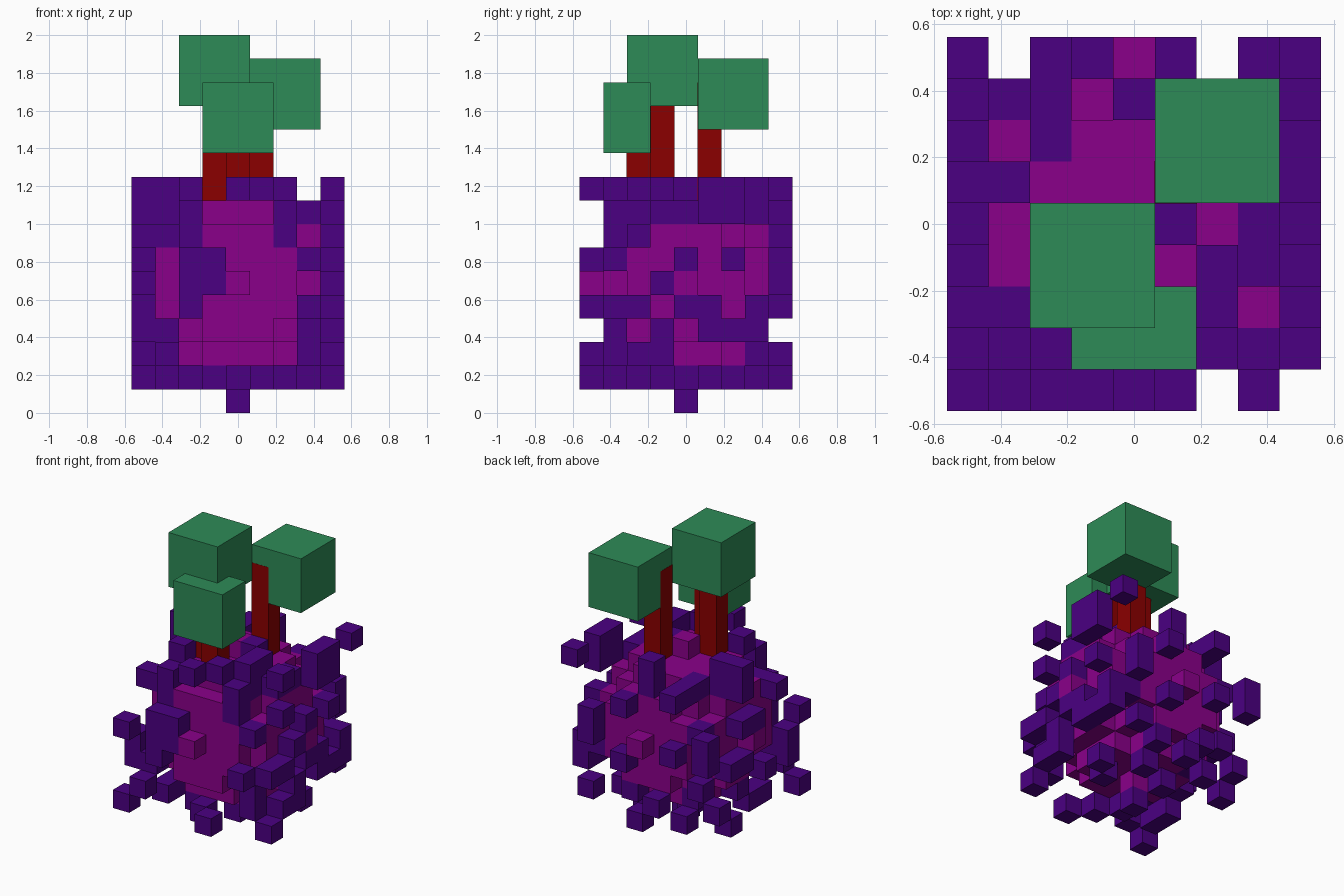
import bpy, bmesh
from mathutils import Vector

if "Cube" in bpy.data.objects:
    bpy.data.objects.remove(bpy.data.objects["Cube"], do_unlink=True)

U = 0.125  # edge of one block


def material(name, rgb):
    m = bpy.data.materials.new(name)
    m.diffuse_color = (*rgb, 1)
    m.use_nodes = True
    bsdf = next(n for n in m.node_tree.nodes if n.type == 'BSDF_PRINCIPLED')
    bsdf.inputs["Base Color"].default_value = (*rgb, 1)
    return m


INDIGO = material("indigo", (0.070, 0.0, 0.223))
MAGENTA = material("magenta", (0.255, 0.0, 0.255))
RED = material("dark_red", (0.258, 0.0, 0.0))
GREEN = material("leaf_green", (0.027, 0.258, 0.095))


def finish(name, bm, mat):
    bmesh.ops.remove_doubles(bm, verts=bm.verts, dist=1e-5)
    mesh = bpy.data.meshes.new(name)
    bm.to_mesh(mesh)
    bm.free()
    mesh.materials.append(mat)
    bpy.context.collection.objects.link(bpy.data.objects.new(name, mesh))


def blocks(name, cells, mat, solid):
    """Cubes on the block grid, leaving out faces buried against a neighbour."""
    bm = bmesh.new()
    for c in cells:
        centre = Vector((c[0], c[1], c[2] + 0.5))
        for axis in range(3):
            for sign in (-1, 1):
                n = [0, 0, 0]
                n[axis] = sign
                if tuple(a + b for a, b in zip(c, n)) in solid:
                    continue
                u, v = Vector((0, 0, 0)), Vector((0, 0, 0))
                u[(axis + 1) % 3] = 0.5
                v[(axis + 2) % 3] = 0.5 * sign
                mid = centre + Vector(n) * 0.5
                corners = (mid - u - v, mid + u - v, mid + u + v, mid - u + v)
                bm.faces.new([bm.verts.new(p * U) for p in corners])
    finish(name, bm, mat)


def box(name, lo, hi, mat):
    """Box between two corners given in blocks."""
    bm = bmesh.new()
    bmesh.ops.create_cube(bm, size=1)
    lo, hi = Vector(lo) * U, Vector(hi) * U
    for v in bm.verts:
        v.co = (lo + hi) / 2 + v.co * (hi - lo)
    finish(name, bm, mat)


# Round core: a ball of blocks with a radius of four
R = range(-4, 5)
core = {(x, y, z + 5) for x in R for y in R for z in R
        if x * x + y * y + z * z <= 16}

# Loose crust blocks around the core, layer by layer
crust = set()


def layer(k, *spots):
    crust.update((x, y, k) for x, y in spots)


def column(x, y, low, high):
    crust.update((x, y, k) for k in range(low, high + 1))


layer(0, (0, 0))
layer(1, (-4, -4), (4, -3), (1, -4), (-4, 2), (0, 4), (0, -3), (-3, -1),
      (-1, -2), (-3, -2), (2, 0), (3, 1), (-2, 3), (1, 2), (-1, 1))
layer(2, (3, 4), (-3, 0), (-3, -4), (3, -3), (4, -2), (1, 3),
      (-4, 3), (-1, 4), (-2, 2))
layer(3, (-3, -3), (3, -3), (4, 2), (-4, -1), (-3, 3))
layer(4, (3, -4), (-4, 1), (-4, 2), (3, 3), (4, -3), (4, -2), (4, 0), (1, 4))
layer(5, (-4, -4), (-1, -4), (4, -1), (-2, 4))
layer(6, (-1, -4), (3, -3), (4, 0), (4, 2), (-4, 0), (-4, 1), (-3, 3))
layer(7, (-4, -2), (-3, -2), (1, 4), (4, -2))
layer(8, (-2, 2), (-2, 3), (-2, 4), (3, 0), (3, -1), (2, -2))
layer(9, (4, 4), (1, -3), (2, -2), (0, -4), (4, -2), (1, 0), (2, -1),
      (-2, -2))

# Taller crust pieces
column(4, 1, 8, 9)
column(4, 2, 8, 9)
column(-4, 1, 8, 9)
column(-3, 1, 8, 9)
column(0, 3, 8, 9)
column(-2, -3, 7, 8)
column(2, -3, 7, 8)
column(-2, -4, 4, 6)
column(-4, 4, 5, 6)
column(3, 4, 5, 6)
column(4, 1, 3, 4)
column(4, 3, 3, 4)
column(-4, -3, 3, 4)
column(4, -1, 2, 3)

crust -= core
solid = core | crust
blocks("core", core, MAGENTA, solid)
blocks("crust", crust, INDIGO, solid)

# Three trees: trunk column, trunk top, crown corners.
# Trunks run up into the crowns, a hair wider so flush sides show on them.
T = 0.51
trees = (
    ("rear_tree", (1, 1), 14, (0.5, 0.5, 12), (3.5, 3.5, 15)),
    ("tall_tree", (-1, -1), 14, (-2.5, -2.5, 13), (0.5, 0.5, 16)),
    ("front_tree", (0, -2), 13, (-1.5, -3.5, 11), (1.5, -1.5, 14)),
)
for name, (x, y), top, lo, hi in trees:
    box(name + "_trunk", (x - T, y - T, 9), (x + T, y + T, top), RED)
    box(name + "_crown", lo, hi, GREEN)
